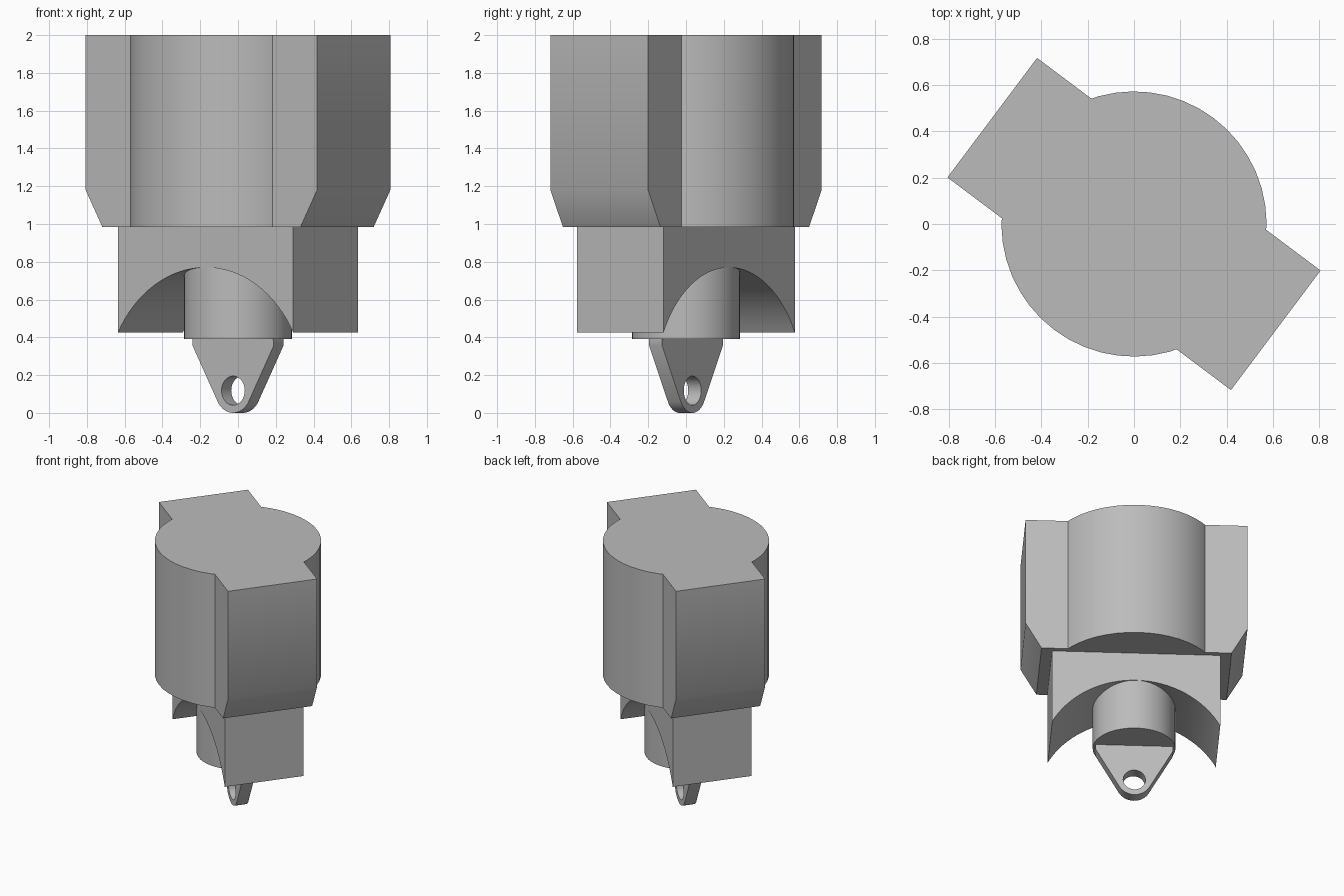
import bpy, bmesh
from math import radians, sin, cos, asin, acos, atan2, hypot, pi
from mathutils import Matrix

cube = bpy.data.objects.get("Cube")
if cube:
    bpy.data.objects.remove(cube, do_unlink=True)

TURN = Matrix.Rotation(radians(-36.87), 4, "Z")

grey = bpy.data.materials.new("plain grey")
grey.use_nodes = True
grey.diffuse_color = (0.5, 0.5, 0.5, 1)
grey.node_tree.nodes["Principled BSDF"].inputs["Base Color"].default_value = (0.5, 0.5, 0.5, 1)


def add_object(name, bm):
    bmesh.ops.recalc_face_normals(bm, faces=bm.faces[:])
    bm.transform(TURN)
    mesh = bpy.data.meshes.new(name)
    bm.to_mesh(mesh)
    bm.free()
    mesh.materials.append(grey)
    obj = bpy.data.objects.new(name, mesh)
    bpy.context.collection.objects.link(obj)
    return obj


def prism(name, outline, half):
    """Extrude an x-z outline through y from -half to +half."""
    bm = bmesh.new()
    face = bm.faces.new([bm.verts.new((x, -half, z)) for x, z in outline])
    moved = bmesh.ops.extrude_face_region(bm, geom=[face])["geom"]
    verts = [g for g in moved if isinstance(g, bmesh.types.BMVert)]
    bmesh.ops.translate(bm, verts=verts, vec=(0, 2 * half, 0))
    return add_object(name, bm)


def cylinder(name, radius, low, high, segments=48, axis="Z"):
    bm = bmesh.new()
    bmesh.ops.create_cone(bm, cap_ends=True, segments=segments, radius1=radius,
                          radius2=radius, depth=high - low)
    bm.transform(Matrix.Translation((0, 0, (low + high) / 2)))
    if axis == "Y":
        bm.transform(Matrix.Rotation(pi / 2, 4, "X"))
    return add_object(name, bm)


def arc(cz, radius, start, end, steps):
    angles = [start + (end - start) * i / steps for i in range(steps + 1)]
    return [(radius * cos(a), cz + radius * sin(a)) for a in angles]


def combine(obj, other, operation):
    mod = obj.modifiers.new("combine", "BOOLEAN")
    mod.operation, mod.solver, mod.object = operation, "EXACT", other
    bpy.context.view_layer.objects.active = obj
    bpy.ops.object.modifier_apply(modifier=mod.name)
    bpy.data.objects.remove(other, do_unlink=True)


def smooth(obj):
    bpy.ops.object.select_all(action="DESELECT")
    obj.select_set(True)
    bpy.context.view_layer.objects.active = obj
    bpy.ops.object.shade_smooth_by_angle(angle=radians(32))


# Upper body: a round barrel joined to a long block with tapered lower ends
right_side = [(0.656, 0.985), (0.766, 1.18), (0.766, 2.0)]
body = prism("upper_body", right_side + [(-x, z) for x, z in reversed(right_side)], 0.323)
combine(body, cylinder("barrel", 0.573, 0.985, 2.0), "UNION")

# Lower block with an arch hollowed out underneath
half_span, foot, crown = 0.58, 0.425, 0.77
rise = crown - foot
radius = (half_span ** 2 + rise ** 2) / (2 * rise)
spread = asin(half_span / radius)
arch = arc(crown - radius, radius, pi / 2 + spread, pi / 2 - spread, 32)
block = prism("arched_block", [(half_span, 0.985), (-half_span, 0.985)] + arch, 0.286)

# Round plug hanging from the arch
plug = cylinder("plug", 0.285, 0.39, 0.8)

# Hanging lug: straight shoulders tapering onto a rounded tip, with an eye
tip, shoulder, shoulder_z = 0.118, 0.268, 0.355
reach = hypot(shoulder, shoulder_z - tip)
tangent = atan2(shoulder_z - tip, shoulder) - acos(tip / reach)
outline = [(-shoulder, shoulder_z), (-shoulder, 0.39), (shoulder, 0.39), (shoulder, shoulder_z)]
lug = prism("lug", outline + arc(tip, tip, tangent, -pi - tangent, 16), 0.043)
eye = cylinder("eye_cutter", 0.077, -0.2, 0.2, 32, "Y")
eye.data.transform(Matrix.Translation((0, 0, tip)))
combine(lug, eye, "DIFFERENCE")

for part in (body, block, plug, lug):
    smooth(part)
